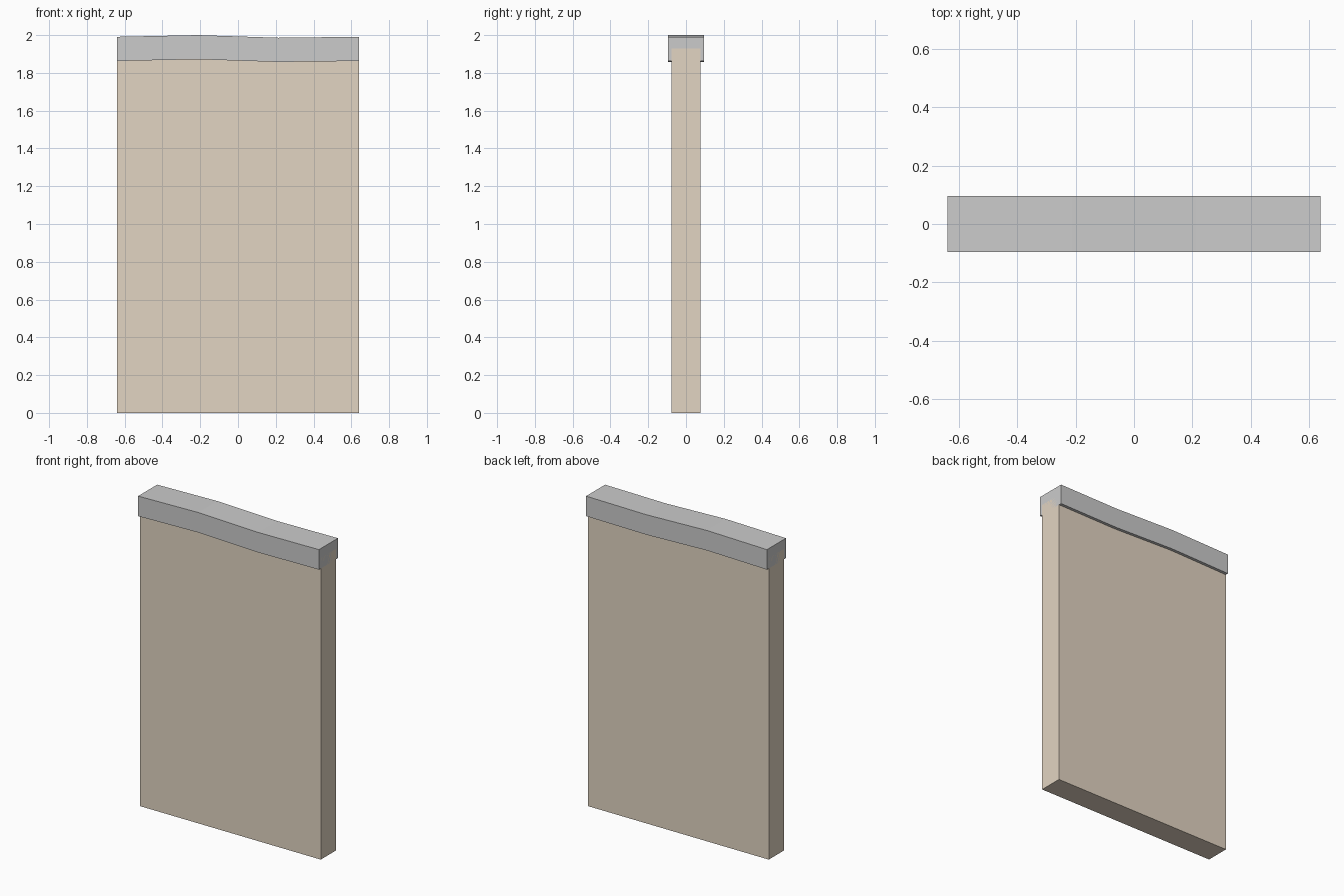
import bpy, bmesh

if "Cube" in bpy.data.objects:
    bpy.data.objects.remove(bpy.data.objects["Cube"])

def prism(name, top, bottom, half_depth):
    """Extrude an x-z outline (top and bottom edge points) through y."""
    me = bpy.data.meshes.new(name)
    bm = bmesh.new()
    # strip of quads on the front, extruded to the back
    t = [bm.verts.new((x, -half_depth, z)) for x, z in top]
    b = [bm.verts.new((x, -half_depth, z)) for x, z in bottom]
    front = [bm.faces.new((b[i], b[i + 1], t[i + 1], t[i])) for i in range(len(t) - 1)]
    ext = bmesh.ops.extrude_face_region(bm, geom=front, use_keep_orig=True)
    moved = [v for v in ext["geom"] if isinstance(v, bmesh.types.BMVert)]
    bmesh.ops.translate(bm, verts=moved, vec=(0, 2 * half_depth, 0))
    bmesh.ops.recalc_face_normals(bm, faces=bm.faces)
    bm.to_mesh(me)
    bm.free()
    ob = bpy.data.objects.new(name, me)
    bpy.context.collection.objects.link(ob)
    return ob

W = 0.64

# plain wall slab, its top buried in the coping
wall = prism("wall_panel", [(-W, 1.93), (W, 1.93)], [(-W, 0), (W, 0)], 0.077)
mat = bpy.data.materials.new("tan_plaster")
mat.diffuse_color = (0.76, 0.66, 0.54, 1)
mat.use_nodes = True
mat.node_tree.nodes["Principled BSDF"].inputs["Base Color"].default_value = mat.diffuse_color
wall.data.materials.append(mat)

# slightly uneven coping in three segments
crest = [(-W, 1.991), (-W / 3, 2.0), (W / 3, 1.986), (W, 1.991)]
prism("wall_coping", crest, [(x, z - 0.128) for x, z in crest], 0.096)
